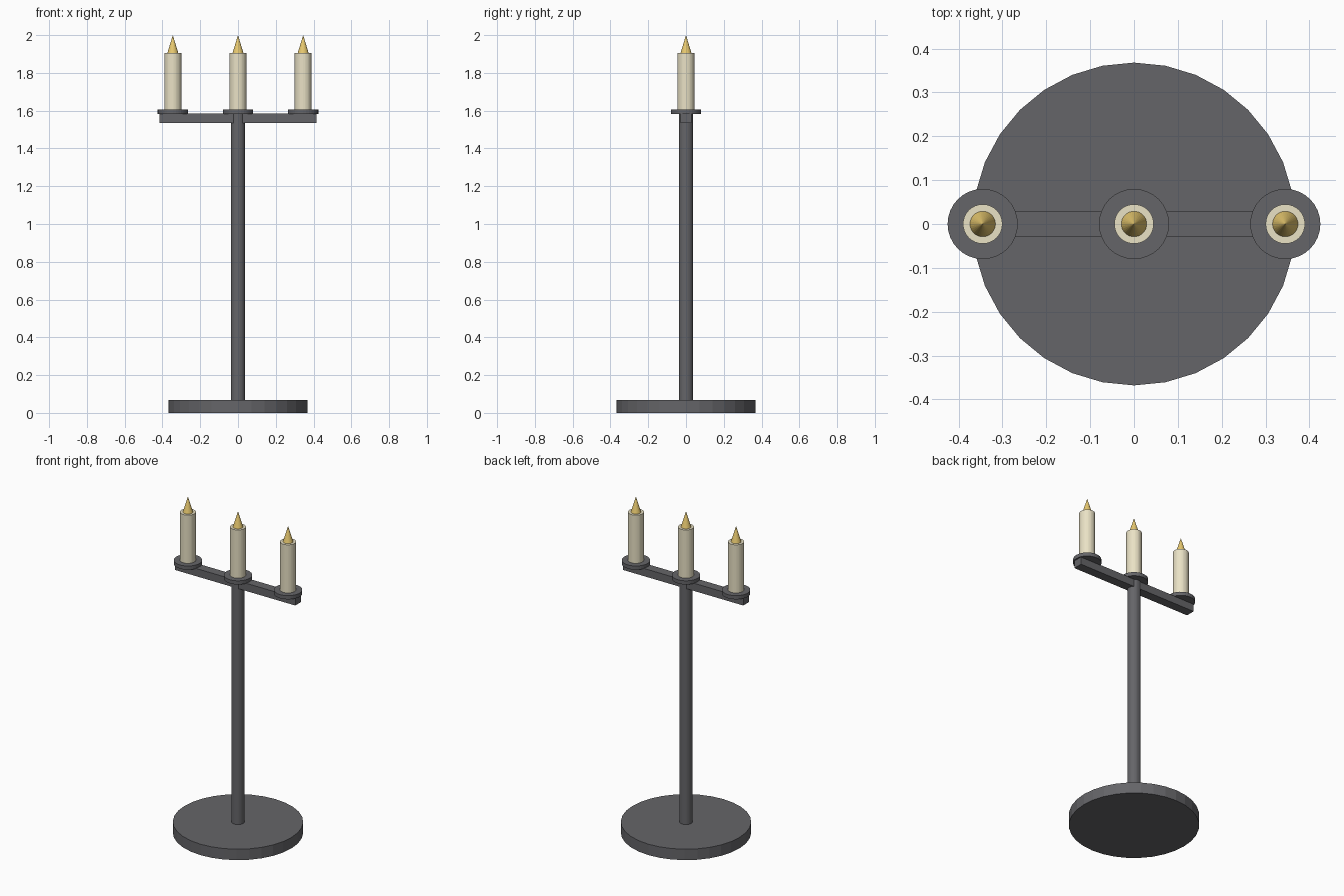
import bpy

if "Cube" in bpy.data.objects:
    bpy.data.objects.remove(bpy.data.objects["Cube"])


def material(name, rgb):
    m = bpy.data.materials.new(name)
    m.diffuse_color = (*rgb, 1)
    m.use_nodes = True
    m.node_tree.nodes["Principled BSDF"].inputs["Base Color"].default_value = m.diffuse_color
    return m


iron = material("dark_iron", (0.13, 0.13, 0.14))
wax = material("cream_wax", (0.82, 0.76, 0.56))
fire = material("flame_yellow", (0.80, 0.58, 0.16))


def round_part(name, x, z0, z1, r0, r1, mat, sides=32):
    """Upright cylinder or cone between two heights."""
    bpy.ops.mesh.primitive_cone_add(vertices=sides, radius1=r0, radius2=r1,
                                    depth=z1 - z0, location=(x, 0, (z0 + z1) / 2))
    ob = bpy.context.object
    ob.name = name
    ob.data.materials.append(mat)
    return ob


# Foot and pole
round_part("base", 0, 0, 0.068, 0.368, 0.368, iron)
round_part("pole", 0, 0.068, 1.583, 0.038, 0.038, iron)

# Crossbar
bpy.ops.mesh.primitive_cube_add(size=1, location=(0, 0, 1.56))
bar = bpy.context.object
bar.name = "crossbar"
bar.scale = (0.83, 0.058, 0.048)
bar.data.materials.append(iron)

# Three drip dishes, each with a candle and a flame
for side, x in (("left", -0.345), ("middle", 0), ("right", 0.345)):
    round_part(side + "_dish", x, 1.582, 1.605, 0.08, 0.08, iron)
    round_part(side + "_candle", x, 1.605, 1.905, 0.045, 0.045, wax)
    round_part(side + "_flame", x, 1.905, 2.0, 0.029, 0, fire)
